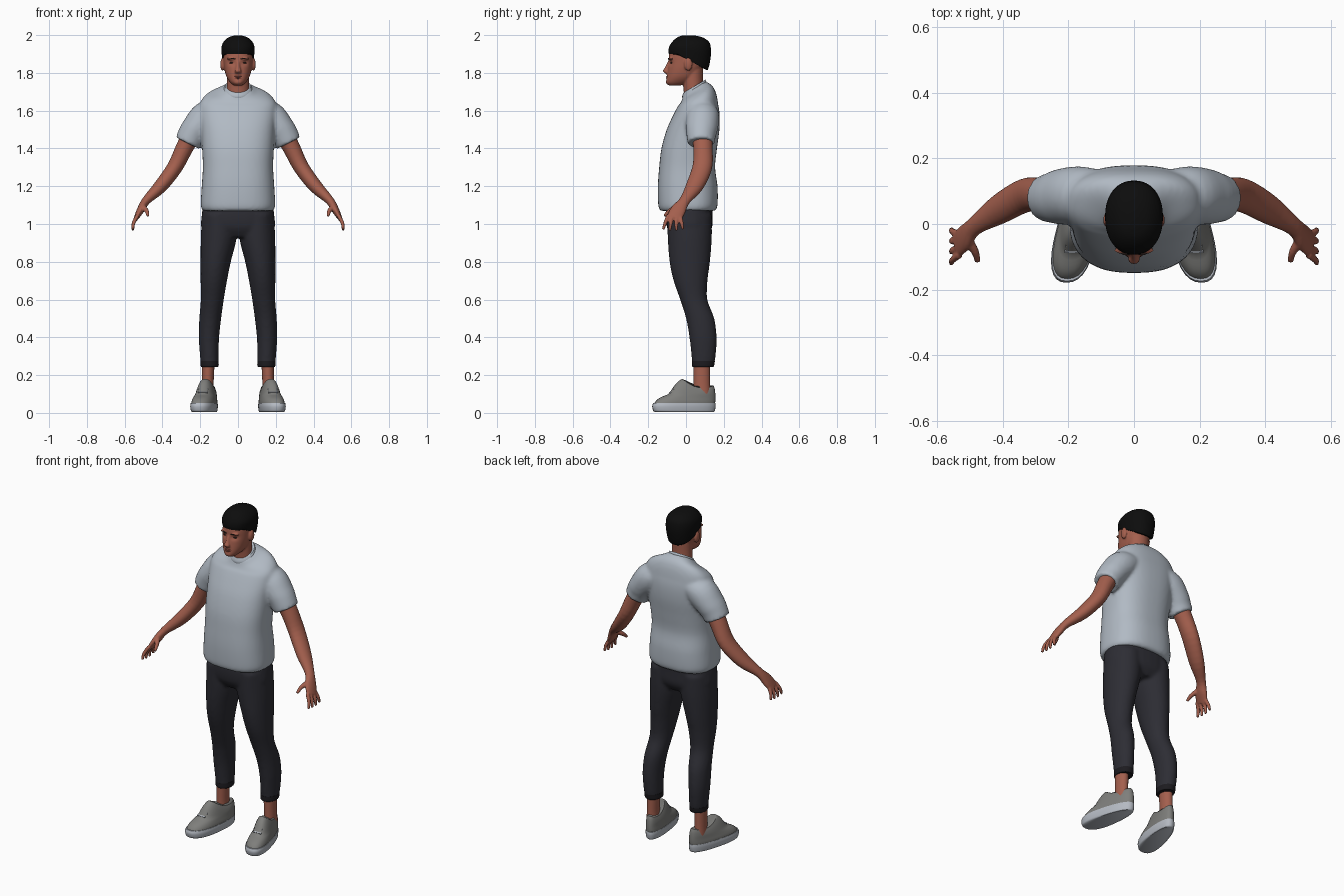
import bpy, bmesh, math
from mathutils import Vector, Matrix


def material(name, rgb):
    m = bpy.data.materials.new(name)
    m.diffuse_color = (*rgb, 1)
    return m


SKIN = material("skin", (0.37, 0.115, 0.075))
LIP = material("lip", (0.27, 0.075, 0.055))
HAIR = material("hair_black", (0.004, 0.004, 0.004))
EYE = material("eye_dark", (0.03, 0.018, 0.015))
SHIRT = material("shirt_grey", (0.44, 0.49, 0.55))
PANTS = material("pants_charcoal", (0.026, 0.026, 0.034))
HEM = material("hem_black", (0.012, 0.011, 0.014))
SHOE = material("shoe_grey", (0.21, 0.21, 0.20))
SOLE = material("sole_light", (0.46, 0.49, 0.54))


def spline(pts, sub):
    """Catmull-Rom through tuples of any length."""
    p = [Vector(q) for q in pts]
    p = [2 * p[0] - p[1]] + p + [2 * p[-1] - p[-2]]
    out = []
    for i in range(1, len(p) - 2):
        a, b, c, d = p[i - 1:i + 3]
        for k in range(sub):
            t = k / sub
            out.append(0.5 * (2 * b + (c - a) * t + (2 * a - 5 * b + 4 * c - d) * t * t
                              + (3 * b - a - 3 * c + d) * t ** 3))
    return out + [p[-2]]


def loft(bm, rings, s=1, n=2.0, flat=True, warp=None, seg=32, sub=4):
    """Skin rings (x, y, z, width radius, depth radius); flat keeps them level."""
    path = spline(rings, sub)
    loops = []
    for i, r in enumerate(path):
        c = Vector(r[:3])
        t = Vector((0, 0, 1))
        if not flat:
            t = (Vector(path[min(i + 1, len(path) - 1)][:3]) - Vector(path[max(i - 1, 0)][:3])).normalized()
        u = t.cross(Vector((0, 1, 0))).normalized()
        v = u.cross(t)
        loop = []
        for k in range(seg):
            a = 2 * math.pi * k / seg
            ca, sa = math.cos(a), math.sin(a)
            co = c + u * r[3] * math.copysign(abs(ca) ** (2 / n), ca) \
                + v * r[4] * math.copysign(abs(sa) ** (2 / n), sa)
            if warp:
                co = warp(co)
            loop.append(bm.verts.new((co.x * s, co.y, co.z)))
        loops.append(loop)
    for a, b in zip(loops, loops[1:]):
        for k in range(seg):
            bm.faces.new((a[k], a[(k + 1) % seg], b[(k + 1) % seg], b[k]))
    bm.faces.new(loops[0])
    bm.faces.new(loops[-1])


def stack(rows):
    """Rows of (z, front y, back y, half width) to centred rings."""
    return [(0, (f + b) / 2, z, w, (b - f) / 2) for z, f, b, w in rows]


def ball(bm, c, r):
    bmesh.ops.create_uvsphere(bm, u_segments=20, v_segments=12, radius=1,
                              matrix=Matrix.Translation(c) @ Matrix.Diagonal((*r, 1)))


def finish(name, bm, mat, voxel=0, smooth=4):
    bmesh.ops.recalc_face_normals(bm, faces=bm.faces)
    me = bpy.data.meshes.new(name)
    bm.to_mesh(me)
    bm.free()
    me.materials.append(mat)
    ob = bpy.data.objects.new(name, me)
    bpy.context.collection.objects.link(ob)
    bpy.ops.object.select_all(action='DESELECT')
    ob.select_set(True)
    bpy.context.view_layer.objects.active = ob
    if voxel:
        m = ob.modifiers.new("fuse", 'REMESH')
        m.mode, m.voxel_size = 'VOXEL', voxel
        m = ob.modifiers.new("soften", 'SMOOTH')
        m.factor, m.iterations = 0.5, smooth
        for m in list(ob.modifiers):
            bpy.ops.object.modifier_apply(modifier=m.name)
    bpy.ops.object.shade_smooth_by_angle(angle=math.radians(50))
    return ob


# Shirt: torso with tilted neckline, sleeves fused on
def neck_tilt(c):
    c.z += 0.6 * (c.y - 0.045) * min(1, max(0, (c.z - 1.63) / 0.07))
    return c


bm = bmesh.new()
loft(bm, stack([(1.07, -.138, .155, .188), (1.10, -.147, .167, .197), (1.2, -.149, .167, .192),
                (1.3, -.142, .154, .186), (1.4, -.13, .164, .19), (1.5, -.102, .177, .196),
                (1.58, -.066, .178, .203), (1.64, -.035, .168, .20), (1.675, -.025, .15, .165),
                (1.70, -.02, .122, .10), (1.722, -.012, .10, .07)]), n=2.5, warp=neck_tilt, seg=48)
for s in (1, -1):
    loft(bm, [(.10, .09, 1.60, .055, .075), (.165, .088, 1.567, .085, .088), (.222, .083, 1.505, .078, .085),
              (.248, .08, 1.465, .074, .077), (.267, .08, 1.428, .07, .072)], s, flat=False)
finish("shirt", bm, SHIRT, 0.010, 5)

bm = bmesh.new()
loft(bm, stack([(1.70, -.018, .106, .073), (1.715, -.02, .108, .075), (1.73, -.014, .102, .068)]),
     warp=neck_tilt)
finish("collar", bm, SHIRT)

# Trousers
bm = bmesh.new()
loft(bm, stack([(1.12, -.10, .14, .18), (1.05, -.108, .14, .192), (.98, -.10, .138, .194),
                (.93, -.07, .11, .15)]), n=2.4)
LEG = [(.10, .018, 1.05, .09, .118), (.102, .02, .93, .095, .117), (.118, .02, .8, .08, .107),
       (.128, .024, .7, .07, .09), (.136, .041, .6, .061, .072), (.147, .075, .5, .058, .075),
       (.154, .09, .4, .054, .072), (.152, .093, .3, .049, .064), (.15, .09, .25, .046, .057)]
for s in (1, -1):
    loft(bm, LEG, s)
finish("trousers", bm, PANTS, 0.010, 4)

# Head, with eye sockets pressed in, nose, ears and neck fused on
def sockets(c):
    if c.y < 0:
        c.y += 0.009 * math.exp(-((abs(c.x) - .032) / .018) ** 2 - ((c.z - 1.853) / .013) ** 2)
    return c


bm = bmesh.new()
loft(bm, stack([(1.733, -.09, -.03, .022), (1.75, -.104, .02, .042), (1.78, -.102, .06, .061),
                (1.82, -.097, .085, .072), (1.86, -.093, .103, .077), (1.90, -.089, .112, .079),
                (1.94, -.078, .112, .075), (1.97, -.05, .085, .05)]), n=2.2, warp=sockets, seg=64, sub=8)
loft(bm, [(0, .045, 1.64, .066, .053), (0, .04, 1.70, .06, .052), (0, .036, 1.76, .059, .053),
          (0, .035, 1.82, .06, .055)])
loft(bm, [(0, -.088, 1.86, .008, .009), (0, -.099, 1.83, .011, .012), (0, -.107, 1.81, .018, .016),
          (0, -.098, 1.797, .016, .012)])
ball(bm, (0, -.088, 1.752), (.026, .019, .016))
for s in (1, -1):
    ball(bm, (s * .082, .012, 1.845), (.012, .022, .034))
    ball(bm, (s * .034, -.08, 1.875), (.026, .012, .007))
finish("head", bm, SKIN, 0.005, 3)

# Lips, eyes and brows
bm = bmesh.new()
ball(bm, (0, -.092, 1.780), (.025, .014, .005))
ball(bm, (0, -.092, 1.772), (.022, .015, .005))
finish("lips", bm, LIP)
for s, side in ((1, "left"), (-1, "right")):
    bm = bmesh.new()
    ball(bm, (s * .032, -.075, 1.853), (.013, .008, .005))
    finish(side + "_eye", bm, EYE)
    bm = bmesh.new()
    loft(bm, [(.014, -.091, 1.872, .003, .003), (.034, -.0895, 1.877, .003, .004),
              (.055, -.073, 1.873, .002, .003)], s, flat=False, seg=8)
    finish(side + "_brow", bm, EYE)

# Hair cap, lower at the nape than at the brow
def nape(c):
    c.z -= 0.55 * max(0, c.y + .045) * min(1, max(0, (1.955 - c.z) / .05))
    return c


bm = bmesh.new()
loft(bm, stack([(1.90, -.091, .112, .082), (1.92, -.093, .126, .086), (1.945, -.086, .132, .087),
                (1.972, -.066, .114, .070), (1.99, -.042, .082, .046), (1.999, -.015, .04, .016)]),
     n=2.2, warp=nape, seg=48)
finish("hair", bm, HAIR)


# Shoe outline: toes splay outward, heel is narrower
def splay(c):
    c.x = .162 + c.x * (0.9 - 1.1 * c.y) - 0.19 * (c.y - .05)
    return c


def shoe_top(c):
    c.z += (4.1 * (c.y - .09) ** 2 - .02) * min(1, max(0, (c.z - .10) / .05))
    return splay(c)


for s, side in ((1, "left"), (-1, "right")):
    # Arm with hand
    bm = bmesh.new()
    loft(bm, [(.245, .085, 1.475, .05, .055), (.285, .09, 1.40, .046, .051), (.335, .086, 1.30, .041, .052),
              (.41, .045, 1.20, .036, .046), (.485, -.006, 1.125, .023, .029),
              (.515, -.04, 1.075, .02, .04), (.54, -.065, 1.03, .012, .04)], s, flat=False)
    for i in range(4):
        long = .006 if i in (1, 2) else 0
        loft(bm, [(.532, -.094 + .021 * i, 1.045, .011, .011),
                  (.553, -.11 + .029 * i, 1.005, .010, .010),
                  (.557, -.121 + .035 * i, .971 - long, .007, .007)], s, flat=False, seg=12)
    loft(bm, [(.508, -.045, 1.095, .015, .016), (.484, -.085, 1.07, .012, .012),
              (.477, -.115, 1.043, .008, .008)], s, flat=False, seg=12)
    finish(side + "_arm", bm, SKIN, 0.005, 2)

    # Trouser hem and ankle
    bm = bmesh.new()
    loft(bm, [(.15, .09, .243, .044, .055), (.15, .09, .25, .048, .059), (.151, .092, .275, .048, .061)], s)
    finish(side + "_hem", bm, HEM)
    bm = bmesh.new()
    loft(bm, [(.16, .085, .10, .033, .045), (.16, .084, .16, .031, .043), (.157, .083, .28, .034, .044)], s)
    finish(side + "_ankle", bm, SKIN)

    # Shoe upper
    bm = bmesh.new()
    loft(bm, stack([(.04, -.172, .152, .064), (.06, -.162, .155, .064), (.08, -.138, .156, .060),
                    (.105, -.082, .155, .055), (.13, -.045, .152, .049), (.152, -.018, .146, .042)]),
         s, n=2.4, warp=shoe_top)
    finish(side + "_shoe", bm, SHOE)
    # Sole
    bm = bmesh.new()
    loft(bm, stack([(.005, -.165, .148, .060), (.012, -.174, .153, .065), (.035, -.179, .157, .068),
                    (.052, -.174, .156, .066)]), s, n=2.4, warp=splay)
    finish(side + "_sole", bm, SOLE)
    # Laces
    bm = bmesh.new()
    for k in range(4):
        y, z = -.083 + .018 * k, .109 + .0135 * k
        bmesh.ops.create_cube(bm, size=1, matrix=Matrix.Translation((s * (.162 - .19 * (y - .05)), y, z))
                              @ Matrix.Rotation(math.radians(37), 4, 'X')
                              @ Matrix.Diagonal((.05, .007, .008, 1)))
    finish(side + "_laces", bm, SOLE)
